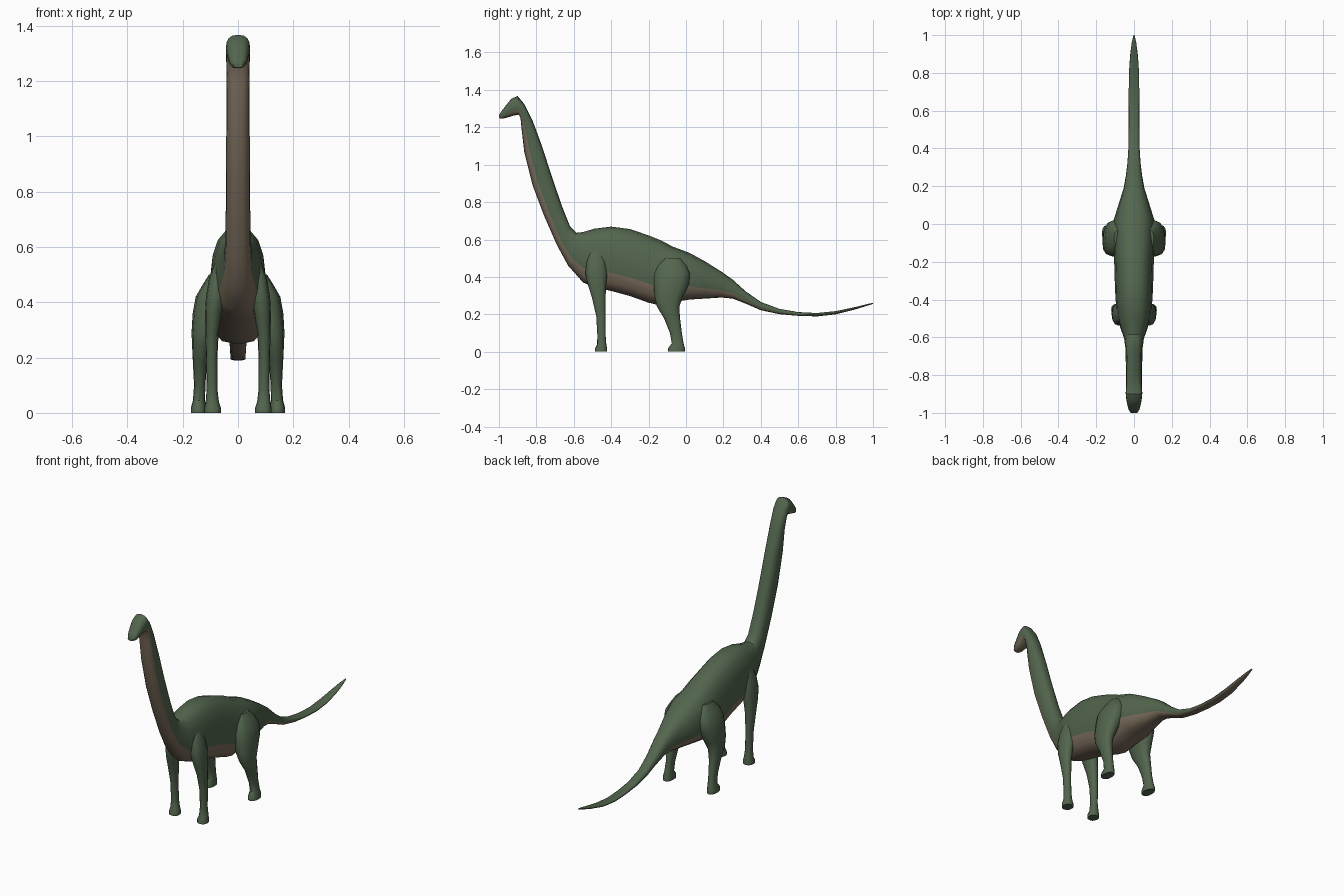
import bpy, bmesh, math
from mathutils import Vector

if "Cube" in bpy.data.objects:
    bpy.data.objects.remove(bpy.data.objects["Cube"])


def material(name, rgb):
    m = bpy.data.materials.new(name)
    m.use_nodes = True
    m.diffuse_color = (*rgb, 1)
    m.node_tree.nodes["Principled BSDF"].inputs["Base Color"].default_value = (*rgb, 1)
    return m


GREEN = material("skin_green", (0.085, 0.13, 0.075))
TAN = material("belly_tan", (0.195, 0.15, 0.105))


def power(v, p):
    return math.copysign(abs(v) ** p, v)


def loft(name, rings, belly=0):
    """Skin a list of closed rings; the first and last 'belly' strips are tan."""
    bm = bmesh.new()
    rows = [[bm.verts.new(p) for p in ring] for ring in rings]
    n = len(rows[0])
    for a, b in zip(rows, rows[1:]):
        for i in range(n):
            j = (i + 1) % n
            f = bm.faces.new((a[i], a[j], b[j], b[i]))
            f.material_index = int(i < belly or i >= n - belly)
    bm.faces.new(rows[0])
    bm.faces.new(rows[-1])
    bmesh.ops.recalc_face_normals(bm, faces=bm.faces)
    mesh = bpy.data.meshes.new(name)
    bm.to_mesh(mesh)
    bm.free()
    obj = bpy.data.objects.new(name, mesh)
    bpy.context.collection.objects.link(obj)
    mesh.materials.append(GREEN)
    mesh.materials.append(TAN)
    bpy.ops.object.select_all(action="DESELECT")
    bpy.context.view_layer.objects.active = obj
    obj.select_set(True)
    bpy.ops.object.shade_smooth_by_angle(angle=math.radians(42))
    return obj


def trunk_ring(vy, vz, dy, dz, width, egg=0.0, n=16):
    """Ring between an underside point and a back point, wider below by egg."""
    under, back = Vector((0, vy, vz)), Vector((0, dy, dz))
    mid, axis = (under + back) / 2, (back - under) / 2
    ring = []
    for i in range(n):
        t = math.tau * i / n
        p = mid - axis * power(math.cos(t), 0.85)
        p.x = width * power(math.sin(t), 0.75) * (1 + egg * math.cos(t))
        ring.append(p)
    return ring


# Head and neck: underside y, z, back y, z, half width
neck = [
    (-.998, 1.248, -1.0, 1.266, .018), (-.98, 1.246, -.985, 1.288, .029),
    (-.95, 1.254, -.96, 1.32, .036), (-.92, 1.263, -.935, 1.352, .041),
    (-.895, 1.268, -.90, 1.367, .044), (-.885, 1.25, -.865, 1.325, .043),
    (-.88, 1.2, -.82, 1.235, .041), (-.865, 1.07, -.77, 1.1, .042),
    (-.82, .89, -.715, .93, .043), (-.76, .73, -.66, .77, .044),
    (-.69, .57, -.62, .67, .046), (-.63, .46, -.585, .636, .052),
]
# Torso and tail: y, underside z, back z, half width, egg
torso = [
    (-.55, .37, .64, .072, -.05), (-.49, .345, .658, .087, 0),
    (-.40, .325, .669, .098, .05), (-.30, .298, .656, .102, .08),
    (-.20, .262, .622, .105, .1), (-.14, .248, .598, .108, .1),
    (-.07, .265, .562, .11, .1), (.02, .279, .528, .108, .1),
    (.10, .284, .484, .083, .05), (.19, .29, .428, .055, 0),
    (.25, .284, .385, .044, 0), (.32, .257, .322, .035, 0),
    (.40, .222, .266, .03, 0), (.50, .201, .229, .028, 0),
    (.60, .192, .212, .028, 0), (.70, .189, .207, .028, 0),
    (.80, .2, .217, .027, 0), (.90, .225, .238, .02, 0),
    (.96, .243, .253, .012, 0), (1.0, .256, .262, .003, 0),
]
rings = [trunk_ring(*s) for s in neck]
rings += [trunk_ring(y, lo, y, hi, w, egg) for y, lo, hi, w, egg in torso]
loft("head_neck_body_and_tail", rings, belly=3)


def leg(name, stations, n=12):
    """Pair of legs from height, front y, rear y, inner x, outer x."""
    rings = []
    for z, y0, y1, x0, x1 in stations:
        ring = []
        for i in range(n):
            t = math.tau * i / n
            ring.append(((x0 + x1) / 2 + (x1 - x0) / 2 * power(math.cos(t), .85),
                         (y0 + y1) / 2 + (y1 - y0) / 2 * power(math.sin(t), .85), z))
        rings.append(ring)
    obj = loft(name, rings)
    obj.modifiers.new("mirror", "MIRROR").use_mirror_merge = False


leg("front_legs", [
    (.55, -.51, -.45, .04, .08), (.49, -.53, -.43, .04, .104),
    (.42, -.538, -.42, .045, .116), (.36, -.525, -.427, .058, .119),
    (.29, -.503, -.43, .07, .118), (.19, -.48, -.43, .075, .115),
    (.09, -.474, -.43, .075, .113), (.04, -.475, -.426, .069, .117),
    (.018, -.487, -.422, .062, .121), (0, -.487, -.422, .062, .121),
])
leg("hind_legs", [
    (.50, -.12, -.03, .05, .105), (.46, -.155, .005, .05, .13),
    (.42, -.17, .022, .05, .153), (.36, -.172, .015, .06, .164),
    (.29, -.168, -.018, .08, .168), (.24, -.155, -.036, .098, .166),
    (.18, -.118, -.032, .112, .163), (.10, -.086, -.022, .118, .159),
    (.045, -.076, -.013, .119, .163), (.02, -.095, -.006, .116, .17),
    (0, -.095, -.006, .116, .17),
])
